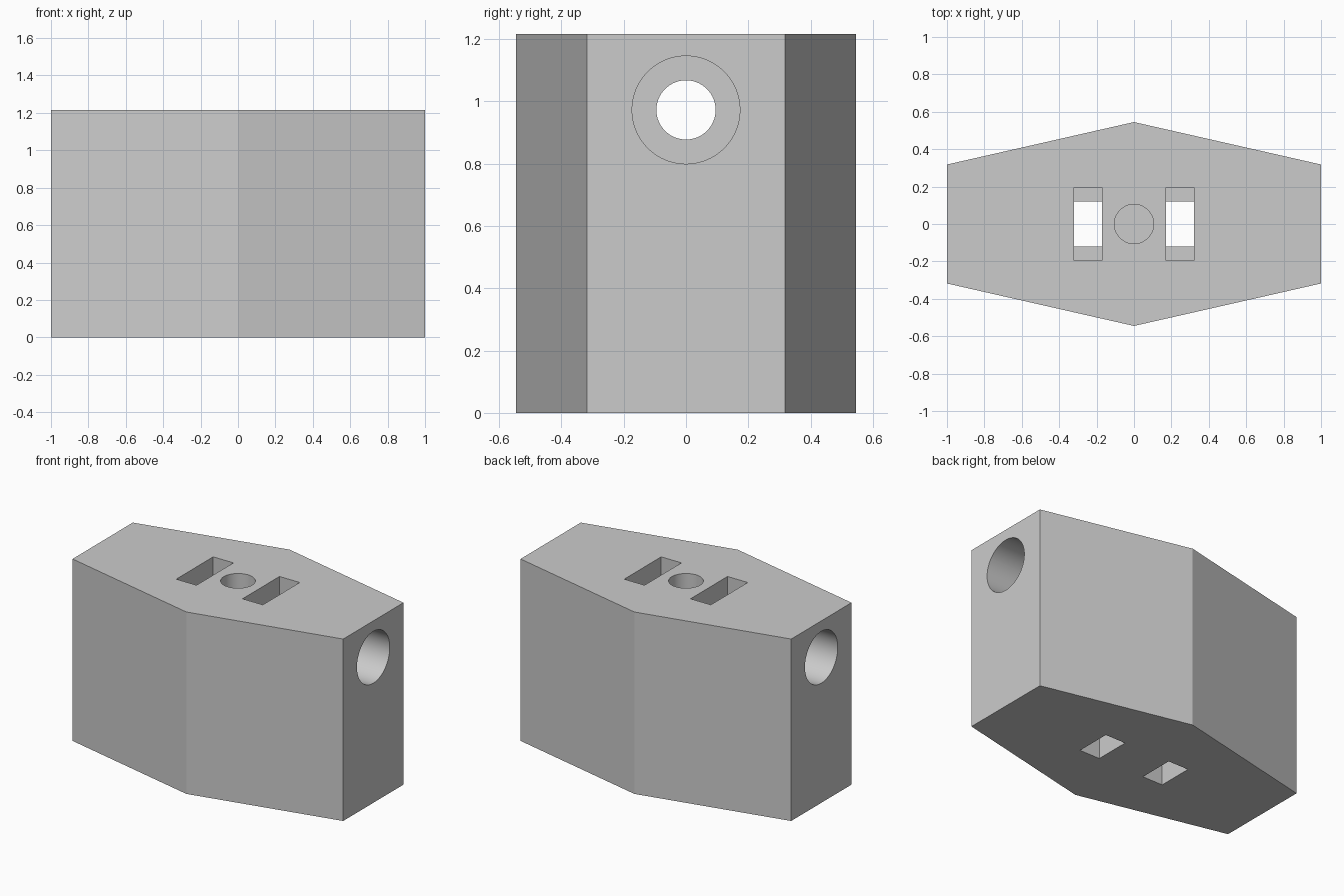
import bpy, bmesh, math
from mathutils import Matrix

if "Cube" in bpy.data.objects:
    bpy.data.objects.remove(bpy.data.objects["Cube"], do_unlink=True)

HEIGHT = 1.215
BORE_Z = 0.972
STEP_Z = 0.6

grey = bpy.data.materials.new("plain grey")
grey.use_nodes = True
colour = (0.6, 0.6, 0.6, 1)
grey.diffuse_color = colour
grey.node_tree.nodes["Principled BSDF"].inputs["Base Color"].default_value = colour


def add_object(name, bm):
    bmesh.ops.recalc_face_normals(bm, faces=bm.faces)
    mesh = bpy.data.meshes.new(name)
    bm.to_mesh(mesh)
    bm.free()
    mesh.materials.append(grey)
    obj = bpy.data.objects.new(name, mesh)
    bpy.context.collection.objects.link(obj)
    return obj


def box(name, x, half_x, half_y, low, high):
    bm = bmesh.new()
    place = Matrix.Translation((x, 0, (low + high) / 2))
    size = Matrix.Diagonal((2 * half_x, 2 * half_y, high - low, 1))
    bmesh.ops.create_cube(bm, size=1, matrix=place @ size)
    return add_object(name, bm)


def cylinder(name, radius, depth, location, along_x=False):
    bm = bmesh.new()
    turn = Matrix.Rotation(math.pi / 2 if along_x else 0, 4, "Y")
    bmesh.ops.create_cone(bm, cap_ends=True, segments=64, radius1=radius, radius2=radius,
                          depth=depth, matrix=Matrix.Translation(location) @ turn)
    return add_object(name, bm)


# Six-sided block
bm = bmesh.new()
outline = [(-1, -0.318), (0, -0.545), (1, -0.318), (1, 0.318), (0, 0.545), (-1, 0.318)]
base = bm.faces.new([bm.verts.new((x, y, 0)) for x, y in outline])
raised = bmesh.ops.extrude_face_region(bm, geom=[base], use_keep_orig=True)
top = [v for v in raised["geom"] if isinstance(v, bmesh.types.BMVert)]
bmesh.ops.translate(bm, verts=top, vec=(0, 0, HEIGHT))
block = add_object("block", bm)

# Cross bore and the round blind hole in the top
cutters = [
    cylinder("cross_bore", 0.095, 2.4, (0, 0, BORE_Z), along_x=True),
    cylinder("centre_hole", 0.105, 1, (0, 0, STEP_Z + 0.5)),
]
# Stepped slots and wide bore ends on both sides
for side, label in ((1, "left"), (-1, "right")):
    cutters += [
        cylinder(label + "_wide_bore", 0.173, 0.8, (side, 0, BORE_Z), along_x=True),
        box(label + "_slot", side * 0.245, 0.075, 0.195, STEP_Z, 1.5),
        box(label + "_slot_outlet", side * 0.245, 0.075, 0.12, -0.2, STEP_Z + 0.1),
    ]

bpy.ops.object.select_all(action="DESELECT")
block.select_set(True)
bpy.context.view_layer.objects.active = block
for cutter in cutters:
    cut = block.modifiers.new(cutter.name, "BOOLEAN")
    cut.operation = "DIFFERENCE"
    cut.solver = "EXACT"
    cut.object = cutter
    bpy.ops.object.modifier_apply(modifier=cut.name)
    bpy.data.objects.remove(cutter, do_unlink=True)

# Smooth hole walls, crisp block edges
bpy.ops.object.shade_smooth_by_angle(angle=math.radians(20))
